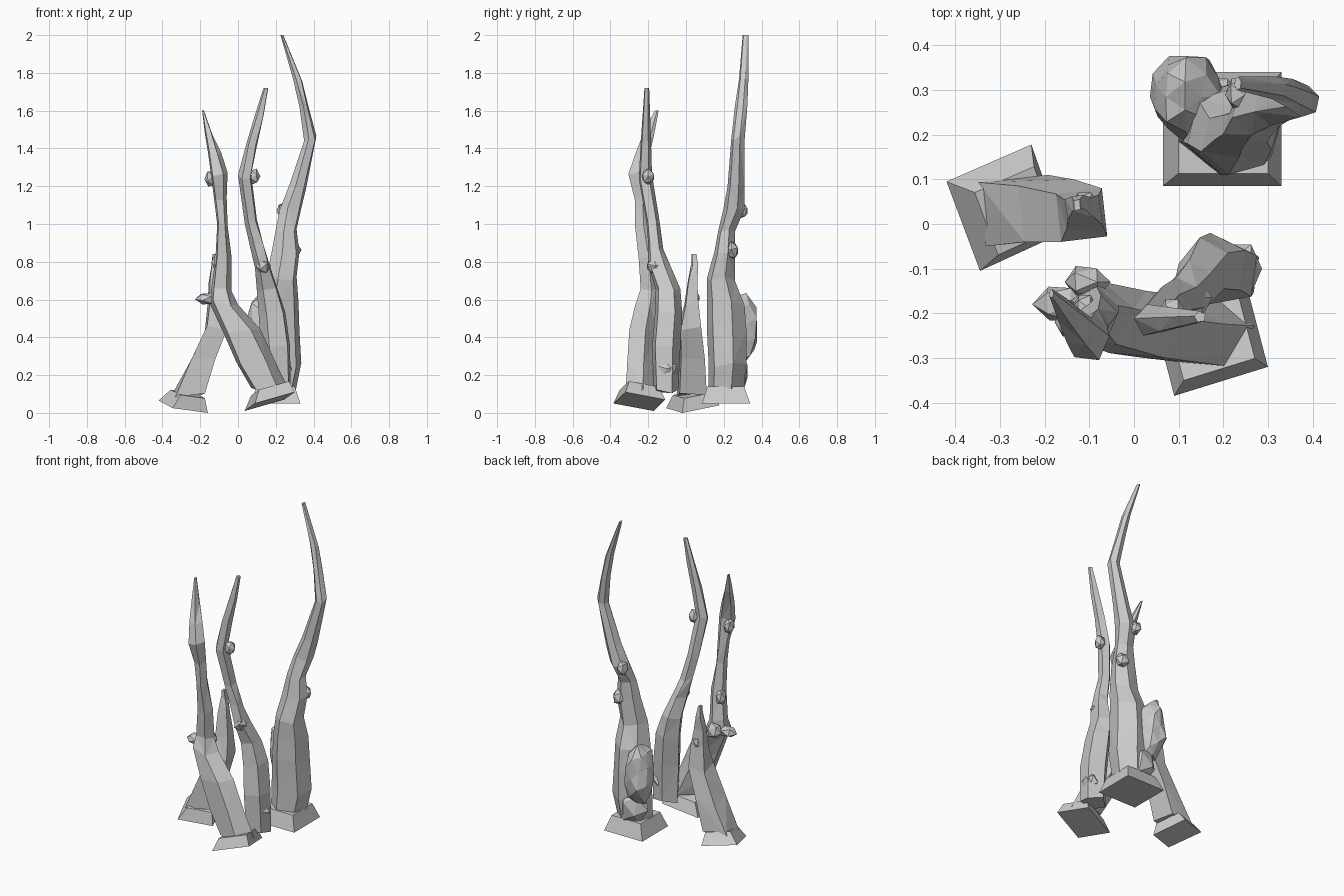
import bpy, bmesh, math, random
from mathutils import Vector, Matrix

if "Cube" in bpy.data.objects:
    bpy.data.objects.remove(bpy.data.objects["Cube"])

random.seed(4)


def finish(bm, name):
    bmesh.ops.recalc_face_normals(bm, faces=bm.faces)
    me = bpy.data.meshes.new(name)
    bm.to_mesh(me)
    bm.free()
    ob = bpy.data.objects.new(name, me)
    bpy.context.collection.objects.link(ob)
    return ob


def loft(bm, loops):
    """Skin equal-length loops with alternating triangle diagonals."""
    rings = [[bm.verts.new(p) for p in loop] for loop in loops]
    n = len(rings[0])
    for k, (a, b) in enumerate(zip(rings, rings[1:])):
        for i in range(n):
            j = (i + 1) % n
            if (i + k) % 2:
                bm.faces.new((a[i], a[j], b[j]))
                bm.faces.new((a[i], b[j], b[i]))
            else:
                bm.faces.new((a[i], a[j], b[i]))
                bm.faces.new((a[j], b[j], b[i]))
    bm.faces.new(rings[0][::-1])
    bm.faces.new(rings[-1])


def trunk(name, rings, sides, phase=0, jitter=0.008):
    """Each ring is (x min, x max, y min, y max, z)."""
    unit = [Vector((math.cos(phase + math.tau * i / sides),
                    math.sin(phase + math.tau * i / sides))) for i in range(sides)]
    lo = [min(u[a] for u in unit) for a in (0, 1)]
    hi = [max(u[a] for u in unit) for a in (0, 1)]
    loops = []
    for x0, x1, y0, y1, z in rings:
        jz = jitter * 2 if z < rings[-1][4] else 0
        loops.append([(x0 + (x1 - x0) * (u.x - lo[0]) / (hi[0] - lo[0]),
                       y0 + (y1 - y0) * (u.y - lo[1]) / (hi[1] - lo[1]),
                       z + random.uniform(-jz, jz)) for u in unit])
    bm = bmesh.new()
    loft(bm, loops)
    return finish(bm, name)


def foot(name, corners, centre, scale):
    """Flared four-sided foot from a base outline up to a smaller top."""
    base = [Vector(c) for c in corners]
    mid = sum(base, Vector()) / 4
    top = [Vector(centre) + (c - mid) * scale for c in base]
    bm = bmesh.new()
    b = [bm.verts.new(c) for c in base]
    t = [bm.verts.new(c) for c in top]
    for i in range(4):
        j = (i + 1) % 4
        bm.faces.new((b[i], b[j], t[j], t[i]))
    bm.faces.new(b[::-1])
    bm.faces.new(t)
    return finish(bm, name)


def knob(name, centre, size, subdiv=1, tilt=0.4):
    bm = bmesh.new()
    bmesh.ops.create_icosphere(bm, subdivisions=subdiv, radius=1)
    for v in bm.verts:
        v.co *= random.uniform(0.88, 1.08)
    bm.transform(Matrix.Translation(centre) @ Matrix.Diagonal((*size, 1)) @ Matrix.Rotation(tilt, 4, 'Y'))
    return finish(bm, name)


# Tall back stem
foot("tall_stem_foot", [(.065, .085, .05), (.33, .085, .05), (.33, .34, .05), (.065, .34, .05)],
     (.2, .21, .14), .76)
trunk("tall_stem", [
    (.10, .30, .12, .30, .10), (.10, .335, .12, .32, .25), (.11, .325, .11, .32, .45),
    (.12, .32, .11, .31, .58), (.15, .31, .11, .26, .71), (.18, .325, .15, .26, .85),
    (.20, .31, .17, .26, .96), (.22, .335, .20, .31, 1.08), (.27, .36, .22, .31, 1.20),
    (.35, .415, .24, .31, 1.45), (.325, .375, .26, .325, 1.62), (.29, .34, .28, .33, 1.77),
    (.225, .24, .30, .33, 2.0)], 6, .3)
knob("tall_stem_bulge", (.12, .285, .44), (.09, .10, .19), 2)
knob("tall_stem_low_bulge", (.17, .27, .22), (.10, .07, .12))
knob("tall_stem_upper_knob", (.235, .29, 1.07), (.035, .04, .045))
knob("tall_stem_middle_knob", (.29, .24, .86), (.045, .04, .05))

# Left leaning stem with a thin broken tip
foot("left_stem_foot", [(-.42, .095, .065), (-.345, -.105, .025), (-.16, -.02, 0), (-.23, .178, .04)],
     (-.265, .03, .10), .70)
trunk("left_stem", [
    (-.35, -.175, -.05, .11, .09), (-.26, -.12, -.04, .10, .27), (-.175, -.06, -.04, .08, .45),
    (-.16, -.07, -.01, .065, .58), (-.155, -.09, .01, .06, .69), (-.14, -.11, .03, .065, .79),
    (-.135, -.12, .03, .055, .84)], 4, .9)
knob("left_stem_knob", (-.11, .045, .61), (.035, .03, .04))

# Front stem, leaning left then turning upright
foot("front_stem_foot", [(.09, -.385, .05), (.30, -.32, .11), (.245, -.11, .07), (.035, -.17, .01)],
     (.17, -.245, .13), .76)
trunk("front_stem", [
    (.07, .27, -.32, -.16, .12), (-.01, .20, -.31, -.16, .27), (-.08, .12, -.30, -.15, .43),
    (-.15, .0, -.27, -.13, .58), (-.14, -.035, -.24, -.14, .66), (-.12, -.035, -.25, -.16, .82),
    (-.11, -.055, -.27, -.19, 1.0), (-.125, -.06, -.27, -.20, 1.13), (-.145, -.055, -.305, -.21, 1.27),
    (-.16, -.09, -.27, -.19, 1.38), (-.175, -.135, -.22, -.165, 1.48),
    (-.19, -.18, -.165, -.145, 1.6)], 5, .2)
knob("front_stem_elbow", (-.165, -.18, .605), (.06, .045, .035))
knob("front_stem_shoulder", (-.105, -.13, .61), (.055, .04, .05))
knob("front_stem_upper_knob", (-.145, -.22, 1.24), (.035, .04, .05))
knob("front_stem_middle_knob", (-.11, -.19, .8), (.03, .035, .05))

# Middle stem, standing behind the front stem
trunk("middle_stem", [
    (.13, .28, -.17, -.04, .11), (.12, .275, -.18, -.03, .35), (.11, .25, -.165, -.02, .52),
    (.10, .21, -.16, -.03, .66), (.09, .17, -.20, -.08, .77), (.06, .14, -.20, -.12, .88),
    (.035, .10, -.21, -.14, 1.02), (.0, .07, -.25, -.18, 1.25), (.04, .10, -.24, -.185, 1.42),
    (.085, .135, -.23, -.19, 1.57), (.135, .16, -.22, -.195, 1.72)], 5, .5)
knob("middle_stem_knob", (.135, -.165, .775), (.04, .045, .045))
knob("middle_stem_upper_knob", (.085, -.2, 1.25), (.033, .038, .045))
knob("middle_stem_low_knob", (.245, -.1, .23), (.04, .06, .06))
